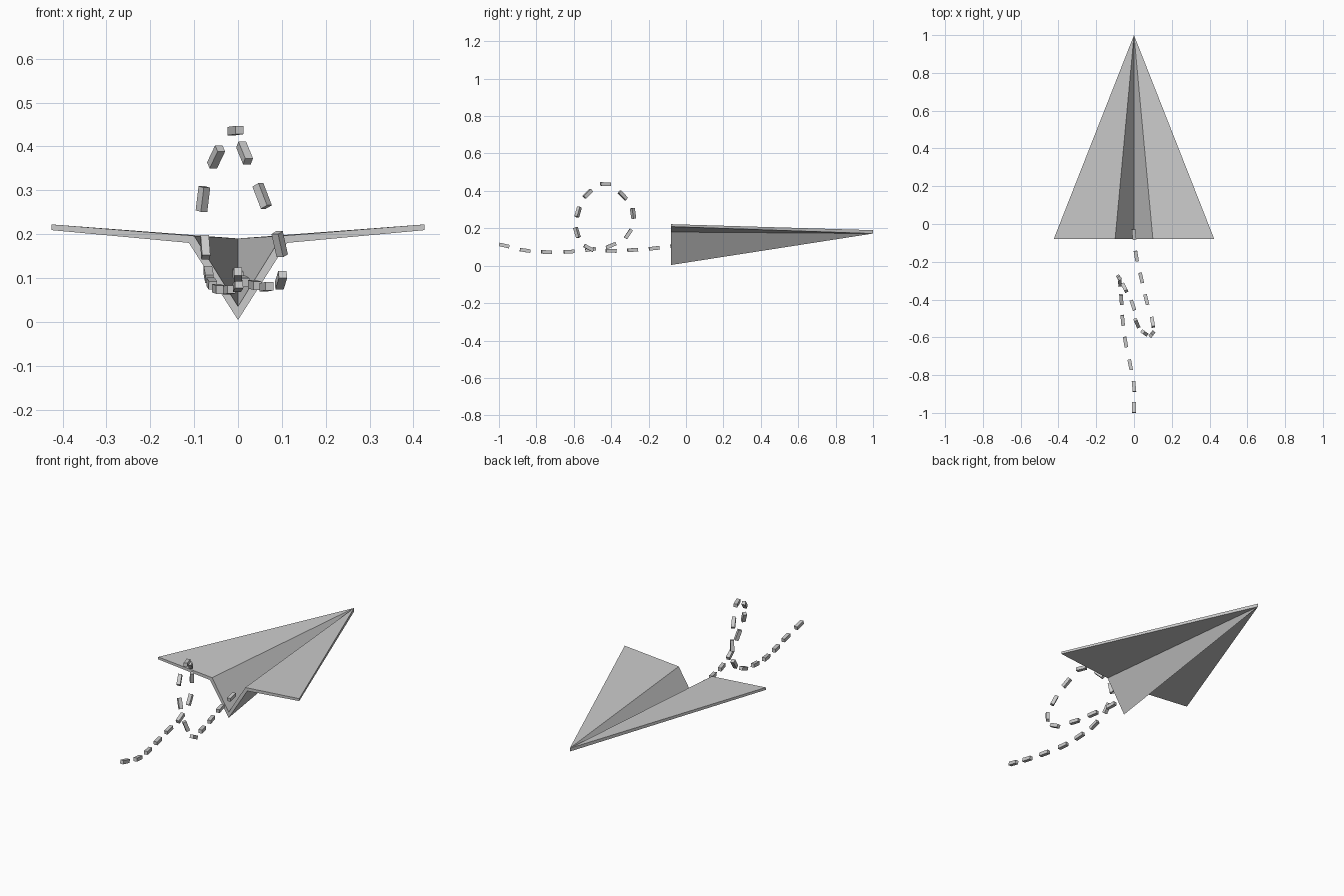
import bpy
import bmesh
from mathutils import Vector

if "Cube" in bpy.data.objects:
    bpy.data.objects.remove(bpy.data.objects["Cube"])


def add_mesh(name, bm):
    bmesh.ops.recalc_face_normals(bm, faces=bm.faces[:])
    me = bpy.data.meshes.new(name)
    bm.to_mesh(me)
    bm.free()
    ob = bpy.data.objects.new(name, me)
    bpy.context.collection.objects.link(ob)
    return ob


# Folded paper plane: rear cross-section drawn to a pointed nose
REAR_Y = -0.08
half_top = [(0.425, 0.222), (0.1, 0.196), (0, 0.035)]
half_bottom = [(0.425, 0.209), (0.112, 0.18), (0, 0.004)]


def mirrored(half):
    return half + [(-x, z) for x, z in reversed(half[:-1])]


bm = bmesh.new()
top = [bm.verts.new((x, REAR_Y, z)) for x, z in mirrored(half_top)]
bottom = [bm.verts.new((x, REAR_Y, z)) for x, z in mirrored(half_bottom)]
nose_top = bm.verts.new((0, 1, 0.19))
nose_bottom = bm.verts.new((0, 1, 0.172))
for i in range(len(top) - 1):
    bm.faces.new((top[i], top[i + 1], nose_top))
    bm.faces.new((bottom[i], bottom[i + 1], nose_bottom))
    bm.faces.new((top[i], top[i + 1], bottom[i + 1], bottom[i]))
for i in (0, -1):
    bm.faces.new((top[i], bottom[i], nose_bottom, nose_top))
add_mesh("paper_plane", bm)

# Dashed flight trail: one small box per point, turned along the path
path = [Vector(p) for p in (
    (0, -0.972, 0.108), (0, -0.86, 0.082), (-0.02, -0.745, 0.073),
    (-0.045, -0.625, 0.075), (-0.06, -0.51, 0.087), (-0.067, -0.4, 0.108),
    (-0.075, -0.308, 0.17), (-0.08, -0.283, 0.28), (-0.05, -0.338, 0.376),
    (-0.006, -0.43, 0.436), (0.015, -0.525, 0.385), (0.055, -0.577, 0.287),
    (0.095, -0.583, 0.177), (0.098, -0.52, 0.095), (0.065, -0.4, 0.08),
    (0.038, -0.285, 0.084), (0.012, -0.17, 0.093), (0, -0.055, 0.108))]
for i, p in enumerate(path):
    direction = path[min(i + 1, len(path) - 1)] - path[max(i - 1, 0)]
    bm = bmesh.new()
    bmesh.ops.create_cube(bm, size=1)
    bmesh.ops.scale(bm, vec=(0.019, 0.056, 0.019), verts=bm.verts[:])
    dash = add_mesh(f"trail_dash_{i + 1}", bm)
    dash.location = p
    dash.rotation_euler = direction.to_track_quat('Y', 'Z').to_euler()
